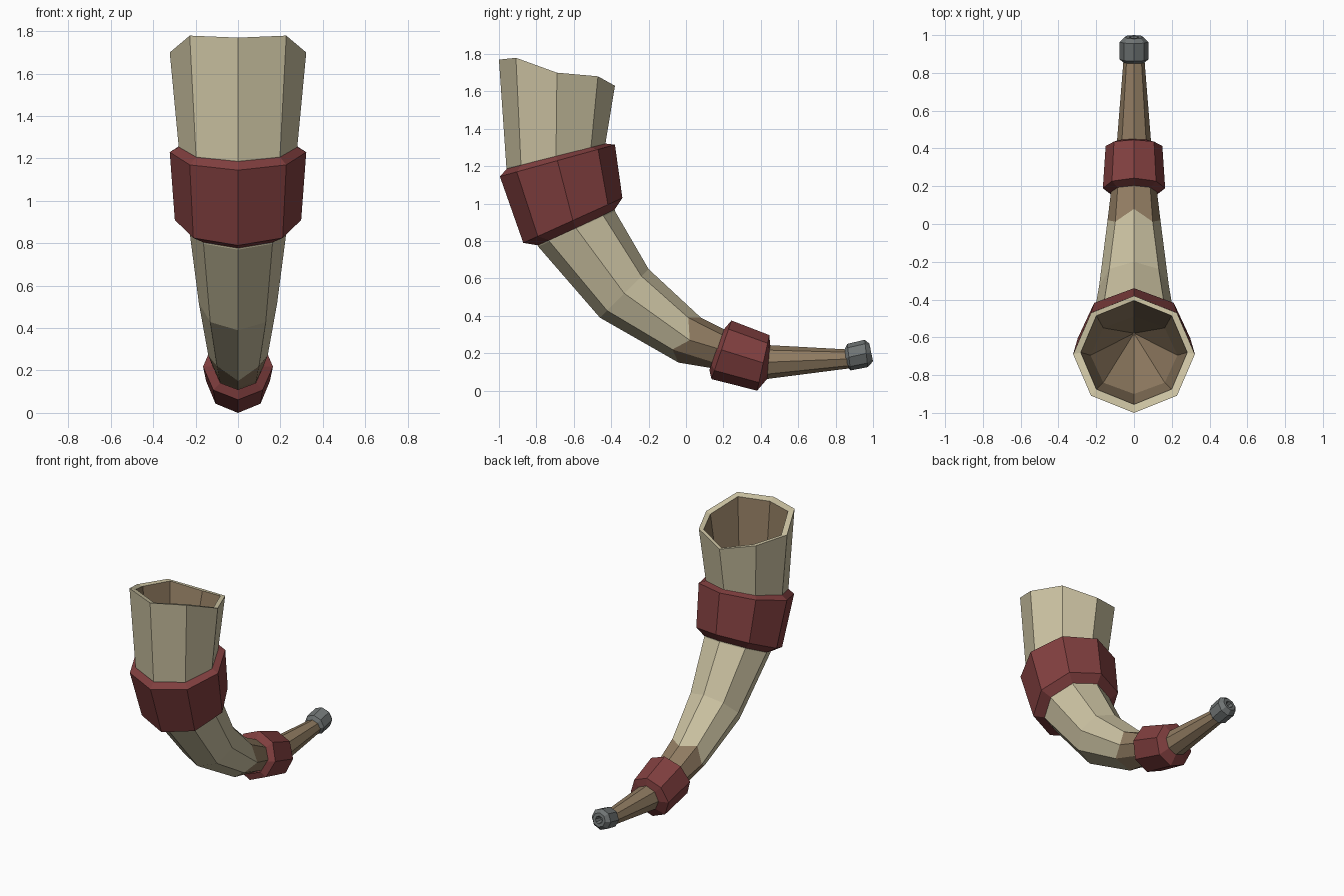
import bpy, bmesh, math

if "Cube" in bpy.data.objects:
    bpy.data.objects.remove(bpy.data.objects["Cube"])

SIDES = 8


def material(name, rgb):
    m = bpy.data.materials.new(name)
    m.diffuse_color = (*rgb, 1)
    m.use_nodes = True
    m.node_tree.nodes["Principled BSDF"].inputs["Base Color"].default_value = m.diffuse_color
    return m


CREAM = material("cream_horn", (0.60, 0.54, 0.36))
BROWN = material("brown_horn", (0.28, 0.20, 0.12))
RED = material("red_leather", (0.22, 0.05, 0.05))
GREY = material("grey_metal", (0.16, 0.175, 0.175))


def loft(name, rings, mats, closed=False, seg_mats=()):
    """Skin octagonal rings. Each ring: low/front (y,z), high/back (y,z),
    half width in x, and an optional (dy,dz) shift of the diagonal corners."""
    bm = bmesh.new()
    loops = []
    for low, high, rx, *extra in rings:
        dy, dz = extra[0] if extra else (0, 0)
        my, mz = (low[0] + high[0]) / 2, (low[1] + high[1]) / 2
        loop = []
        for k in range(SIDES):
            a = 2 * math.pi * k / SIDES
            c, d = math.cos(a), k % 2
            loop.append(bm.verts.new((rx * math.sin(a),
                                      my + (low[0] - my) * c + dy * d,
                                      mz + (low[1] - mz) * c + dz * d)))
        loops.append(loop)
    pairs = list(zip(loops, loops[1:]))
    if closed:
        pairs.append((loops[-1], loops[0]))
    for i, (a, b) in enumerate(pairs):
        for k in range(SIDES):
            n = (k + 1) % SIDES
            f = bm.faces.new((a[k], a[n], b[n], b[k]))
            f.material_index = seg_mats[i] if seg_mats else 0
    if not closed:
        for loop, i in ((loops[0], 0), (loops[-1], -1)):
            f = bm.faces.new(loop)
            f.material_index = seg_mats[i] if seg_mats else 0
    bmesh.ops.recalc_face_normals(bm, faces=bm.faces)
    me = bpy.data.meshes.new(name)
    bm.to_mesh(me)
    bm.free()
    for m in mats:
        me.materials.append(m)
    ob = bpy.data.objects.new(name, me)
    bpy.context.collection.objects.link(ob)
    return ob


# Horn: hollow inside, cream rim and body, brown narrow end
loft("horn", [
    ((-0.590, 0.85), (-0.575, 0.86), 0.008),              # bottom of hollow
    ((-0.90, 1.22), (-0.49, 1.32), 0.23),                 # inner wall
    ((-0.955, 1.755), (-0.405, 1.63), 0.282, (0, 0.03)),  # inner rim
    ((-1.0, 1.77), (-0.38, 1.63), 0.322, (0, 0.03)),      # outer rim
    ((-0.96, 1.19), (-0.43, 1.325), 0.28),
    ((-0.79, 0.77), (-0.38, 0.96), 0.23),
    ((-0.46, 0.39), (-0.20, 0.65), 0.185),
    ((-0.04, 0.15), (0.08, 0.39), 0.14, (-0.05, 0.035)),  # jagged colour line
    ((0.14, 0.12), (0.20, 0.33), 0.122),
    ((0.43, 0.062), (0.45, 0.243), 0.09),
    ((0.88, 0.12), (0.87, 0.22), 0.055),
], [CREAM, BROWN], seg_mats=[1, 1, 0, 0, 0, 0, 0, 1, 1, 1])

# Wide chamfered band
loft("large_band", [
    ((-0.78, 0.775), (-0.39, 0.955), 0.222),
    ((-0.87, 0.79), (-0.34, 1.03), 0.298),
    ((-0.995, 1.145), (-0.38, 1.315), 0.322),
    ((-0.95, 1.195), (-0.44, 1.322), 0.272),
], [RED], closed=True)

# Narrow chamfered band
loft("small_band", [
    ((0.125, 0.11), (0.20, 0.325), 0.118),
    ((0.136, 0.062), (0.243, 0.375), 0.165),
    ((0.38, 0.0), (0.446, 0.297), 0.15),
    ((0.436, 0.065), (0.45, 0.238), 0.086),
], [RED], closed=True)

# Mouthpiece with a recessed hole
loft("mouthpiece", [
    ((0.858, 0.13), (0.848, 0.22), 0.053),
    ((0.88, 0.108), (0.862, 0.25), 0.076),
    ((0.972, 0.126), (0.955, 0.272), 0.076),
    ((1.0, 0.157), (0.98, 0.252), 0.05),
    ((0.995, 0.178), (0.985, 0.230), 0.028),
    ((0.945, 0.18), (0.938, 0.215), 0.018),
], [GREY])
